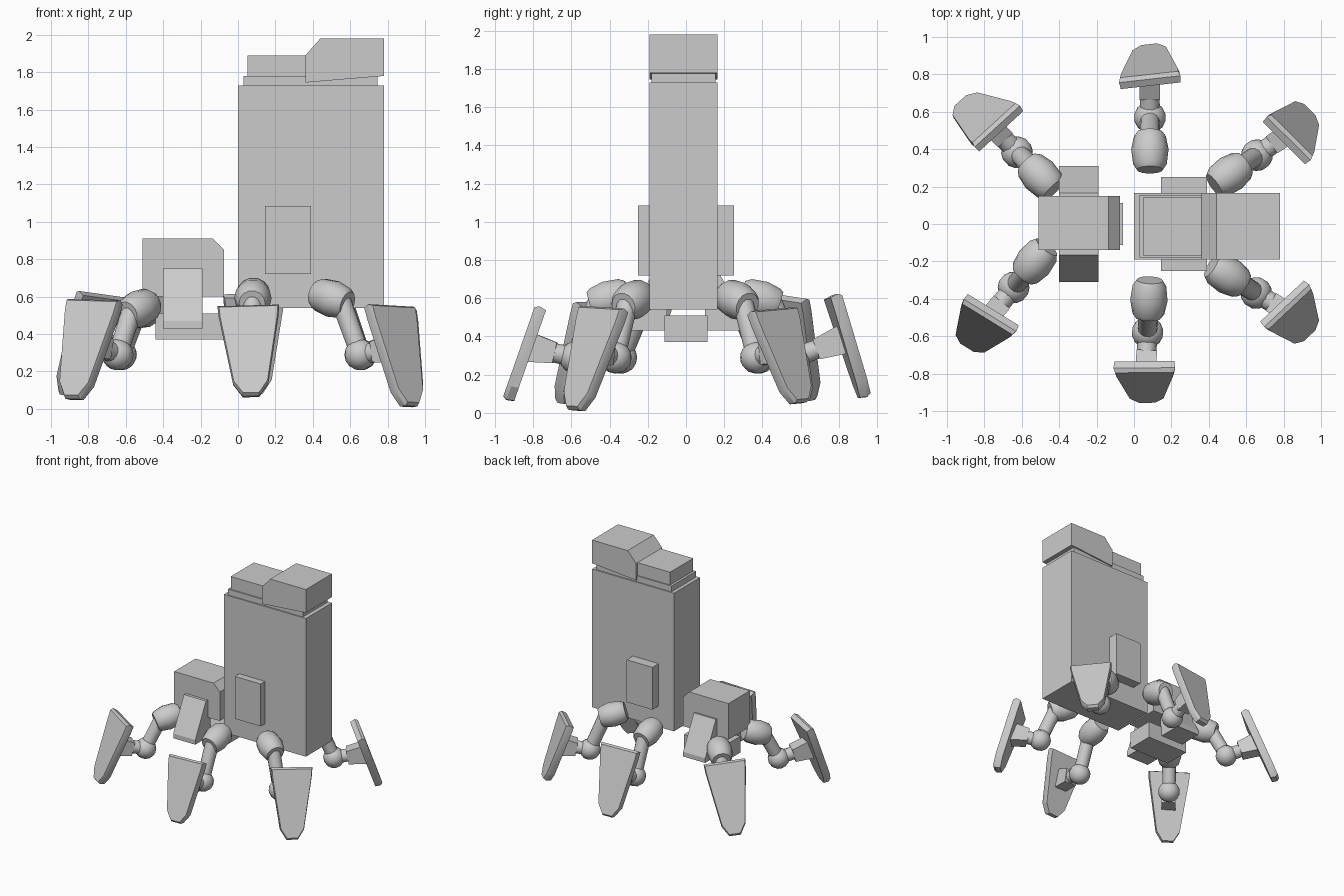
import bpy, bmesh
from math import radians, cos, sin
from mathutils import Vector, Matrix

if "Cube" in bpy.data.objects:
    bpy.data.objects.remove(bpy.data.objects["Cube"])


def finish(name, bm, smooth=None):
    bmesh.ops.recalc_face_normals(bm, faces=bm.faces)
    mesh = bpy.data.meshes.new(name)
    bm.to_mesh(mesh)
    bm.free()
    ob = bpy.data.objects.new(name, mesh)
    bpy.context.collection.objects.link(ob)
    if smooth:
        bpy.ops.object.select_all(action='DESELECT')
        ob.select_set(True)
        bpy.context.view_layer.objects.active = ob
        bpy.ops.object.shade_smooth_by_angle(angle=radians(smooth))
    return ob


def loft(name, rings, smooth=None):
    bm = bmesh.new()
    loops = [[bm.verts.new(p) for p in ring] for ring in rings]
    n = len(loops[0])
    for a, b in zip(loops, loops[1:]):
        for i in range(n):
            bm.faces.new((a[i], a[(i + 1) % n], b[(i + 1) % n], b[i]))
    bm.faces.new(loops[0])
    bm.faces.new(loops[-1])
    return finish(name, bm, smooth)


def prism_y(name, pts, y0, y1):
    return loft(name, [[(x, y, z) for x, z in pts] for y in (y0, y1)])


def box(name, x0, x1, y0, y1, z0, z1):
    return prism_y(name, [(x0, z0), (x1, z0), (x1, z1), (x0, z1)], y0, y1)


def tube(name, a, b, stations, sides=14):
    """Round part from a to b; stations are (fraction, radius)."""
    a, b = Vector(a), Vector(b)
    d = (b - a).normalized()
    side = d.cross(Vector((0, 0, 1))).normalized()
    up = side.cross(d)
    rings = []
    for t, r in stations:
        rings.append([a.lerp(b, t) + (side * cos(k) + up * sin(k)) * r
                      for k in (radians(360 * i / sides) for i in range(sides))])
    return loft(name, rings, 40)


def beam(name, a, b, w, h0, h1):
    """Square bar from a to b, width w, height h0 to h1."""
    a, b = Vector(a), Vector(b)
    d = (b - a).normalized()
    side = d.cross(Vector((0, 0, 1))).normalized()
    up = side.cross(d)
    return loft(name, [[p + side * sx * w / 2 + up * sz * h / 2
                        for sx, sz in ((-1, -1), (1, -1), (1, 1), (-1, 1))]
                       for p, h in ((a, h0), (b, h1))])


def shield(name, top, bottom, azimuth):
    top, bottom = Vector(top), Vector(bottom)
    down = (bottom - top).normalized()
    az = radians(azimuth)
    side = Vector((-sin(az), cos(az), 0))
    side = (side - down * side.dot(down)).normalized()
    out = side.cross(down)
    if out.dot(Vector((cos(az), sin(az), 0))) < 0:
        out = -out
    length = (bottom - top).length
    half = [(0.165, 0), (0.16, 0.12), (0.095, 0.86), (0.045, 1)]
    outline = half + [(-u, v) for u, v in reversed(half)]
    mid = top.lerp(bottom, 0.5)
    rings = []
    for offset, s in ((-0.03, 0.97), (0.01, 1.0), (0.032, 0.95)):
        rings.append([mid + side * u * s + down * (v - 0.5) * length * s + out * offset
                      for u, v in outline])
    return loft(name, rings, 25)


# Tall rear hull with its roof
box("tall_hull", 0, 0.78, -0.19, 0.165, 0.91, 1.73)
box("hull_base", 0, 0.78, -0.19, 0.165, 0.54, 0.91)
box("roof_slab", 0.03, 0.745, -0.18, 0.155, 1.73, 1.78)
box("low_roof_block", 0.05, 0.365, -0.17, 0.145, 1.78, 1.89)
prism_y("high_roof_block", [(0.36, 1.745), (0.36, 1.89), (0.44, 1.98), (0.78, 1.98), (0.78, 1.78)],
        -0.19, 0.165)
box("right_hull_pod", 0.145, 0.39, -0.25, -0.18, 0.72, 1.085)
box("left_hull_pod", 0.145, 0.39, 0.155, 0.25, 0.72, 1.085)

# Separate small head with lower jaw and sloped cheeks
prism_y("head", [(-0.51, 0.6), (-0.075, 0.6), (-0.075, 0.85), (-0.135, 0.91), (-0.51, 0.91)],
        -0.14, 0.15)
box("jaw", -0.44, -0.06, -0.113, 0.113, 0.37, 0.51)
cheek = [(0.1, 0.43), (0.31, 0.43), (0.31, 0.47), (0.165, 0.75), (0.1, 0.75)]
for label, s in (("left", 1), ("right", -1)):
    loft(label + "_cheek", [[(x, y * s, z) for y, z in cheek] for x in (-0.4, -0.19)])

# Six legs: name, hip, shield top, shield bottom, shield azimuth
legs = [
    ("back_middle", (0.085, 0.39, 0.60), (0.085, 0.765, 0.615), (0.085, 0.935, 0.08), 97),
    ("front_middle", (0.08, -0.40, 0.60), (0.055, -0.76, 0.55), (0.07, -0.93, 0.065), -90),
    ("back_right", (0.51, 0.265, 0.595), (0.82, 0.45, 0.54), (0.92, 0.595, 0.05), 44),
    ("front_right", (0.50, -0.275, 0.595), (0.81, -0.43, 0.55), (0.92, -0.58, 0.012), -46),
    ("front_left", (-0.53, -0.20, 0.54), (-0.765, -0.48, 0.58), (-0.88, -0.64, 0.05), -121),
    ("back_left", (-0.50, 0.255, 0.54), (-0.725, 0.515, 0.61), (-0.915, 0.64, 0.07), 130),
]
ball = [(0.5 - 0.5 * cos(radians(k)), 0.085 * sin(radians(k))) for k in range(15, 180, 25)]
for name, hip, top, bottom, az in legs:
    hip, top, bottom = Vector(hip), Vector(top), Vector(bottom)
    mount = top.lerp(bottom, 0.42)
    flat = (mount - hip).to_2d().to_3d()
    r = flat.normalized()
    z = Vector((0, 0, 1))
    knee = hip + r * 0.18
    knee.z = 0.29
    axis = r.cross(z)
    tube(name + "_hip", hip - r * 0.1 + z * 0.025, hip + r * 0.1 - z * 0.035,
         [(0, 0.07), (0.15, 0.09), (0.55, 0.1), (0.9, 0.085), (1, 0.07)])
    tube(name + "_thigh", hip + r * 0.06 - z * 0.02, knee, [(0, 0.055), (1, 0.052)])
    tube(name + "_knee", knee - axis * 0.085, knee + axis * 0.085, ball)
    tube(name + "_shin", knee, knee.lerp(mount, 0.6), [(0, 0.055), (1, 0.05)])
    beam(name + "_bracket", knee.lerp(mount, 0.42), mount, 0.11, 0.11, 0.16)
    shield(name + "_foot_shield", top, bottom, az)
